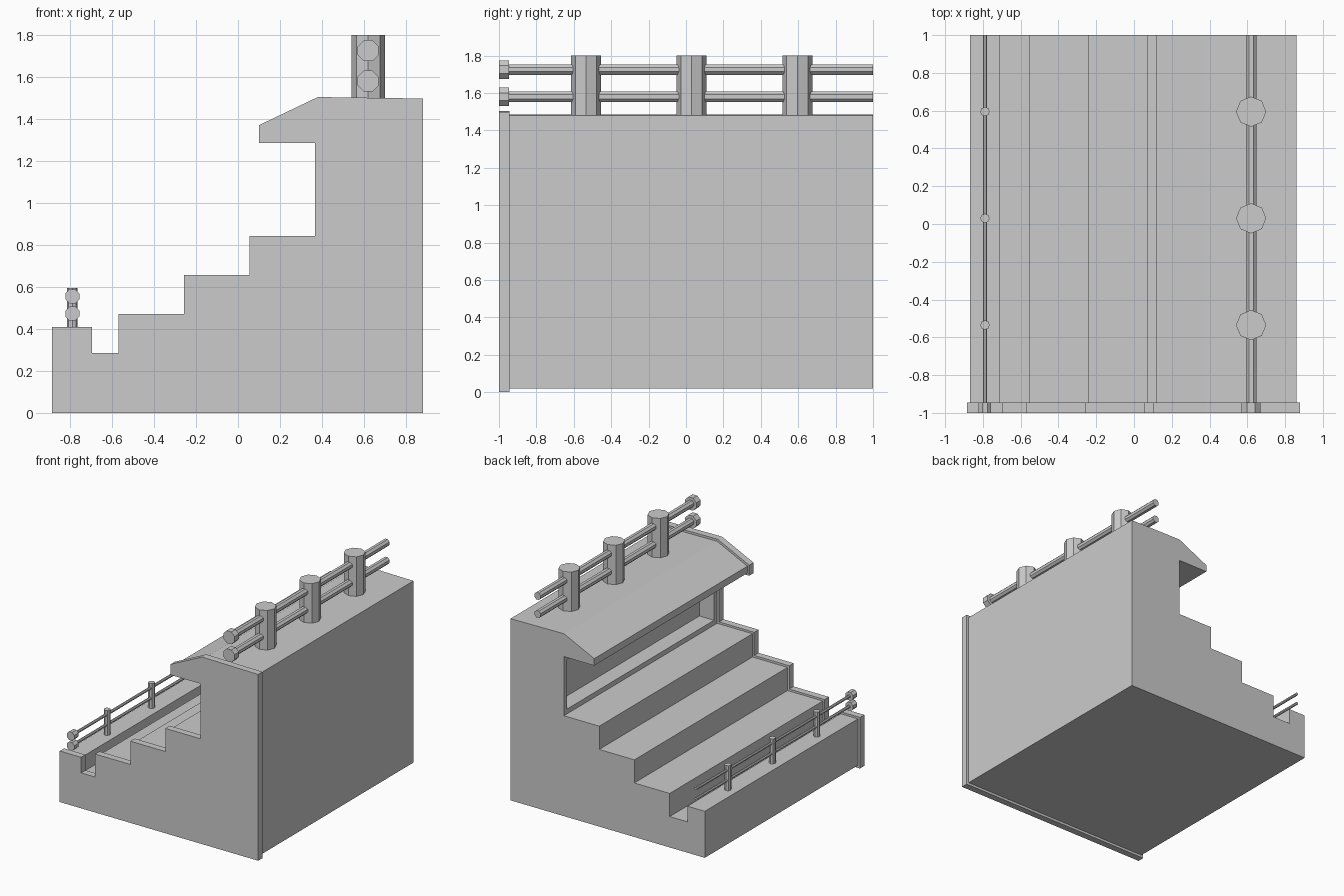
import bpy, bmesh
from math import pi

if "Cube" in bpy.data.objects:
    bpy.data.objects.remove(bpy.data.objects["Cube"])


def new_object(name, bm):
    bmesh.ops.recalc_face_normals(bm, faces=bm.faces)
    mesh = bpy.data.meshes.new(name)
    bm.to_mesh(mesh)
    bm.free()
    obj = bpy.data.objects.new(name, mesh)
    bpy.context.collection.objects.link(obj)
    return obj


def extrude_profile(profile, y0, y1):
    """Extrude an x/z outline along y."""
    bm = bmesh.new()
    face = bm.faces.new([bm.verts.new((x, y0, z)) for x, z in profile])
    result = bmesh.ops.extrude_face_region(bm, geom=[face], use_keep_orig=True)
    verts = [v for v in result["geom"] if isinstance(v, bmesh.types.BMVert)]
    bmesh.ops.translate(bm, verts=verts, vec=(0, y1 - y0, 0))
    bmesh.ops.recalc_face_normals(bm, faces=bm.faces)
    return bm


def cylinder(name, radius, length, centre, along_y=False):
    bpy.ops.mesh.primitive_cylinder_add(vertices=8, radius=radius, depth=length, location=centre)
    obj = bpy.context.object
    obj.name = name
    if along_y:
        obj.rotation_euler = (pi / 2, pi / 8, 0)


# Front end plate, slightly larger than the body
plate = [(-0.885, 0), (0.88, 0), (0.88, 1.497), (0.38, 1.504), (0.10, 1.37), (0.10, 1.285),
         (0.367, 1.285), (0.367, 0.843), (0.055, 0.843), (0.055, 0.657), (-0.257, 0.657),
         (-0.257, 0.47), (-0.57, 0.47), (-0.57, 0.285), (-0.695, 0.285), (-0.695, 0.41), (-0.885, 0.41)]
new_object("end_plate", extrude_profile(plate, -1, -0.945))

# Stepped seating body with overhanging canopy
body = [(-0.867, 0.02), (0.86, 0.02), (0.86, 1.48), (0.385, 1.486), (0.116, 1.358), (0.116, 1.302),
        (0.385, 1.302), (0.385, 0.827), (0.071, 0.827), (0.071, 0.64), (-0.241, 0.64),
        (-0.241, 0.454), (-0.555, 0.454), (-0.555, 0.268), (-0.713, 0.268), (-0.713, 0.394), (-0.867, 0.394)]
bm = extrude_profile(body, -0.945, 1)

# Recessed panel in the wall under the canopy
wall = [f for f in bm.faces if all(abs(v.co.x - 0.385) < 1e-4 and v.co.z < 1.4 for v in f.verts)]
bmesh.ops.inset_individual(bm, faces=wall, thickness=0.055, depth=0)
bmesh.ops.inset_individual(bm, faces=wall, thickness=0, depth=-0.13)
new_object("stepped_body", bm)

# Railings: name, x, rail heights, post bottom and top, post / rail / cap radius
railings = [("top", 0.62, (1.58, 1.725), 1.47, 1.80, 0.08, 0.03, 0.054),
            ("lower", -0.789, (0.473, 0.555), 0.38, 0.595, 0.025, 0.012, 0.036)]
for name, x, heights, z0, z1, post_r, rail_r, cap_r in railings:
    for y in (-0.535, 0.03, 0.595):
        cylinder(name + "_railing_post", post_r, z1 - z0, (x, y, (z0 + z1) / 2))
    for z in heights:
        cylinder(name + "_rail", rail_r, 1.95, (x, 0.025, z), True)
        cylinder(name + "_rail_cap", cap_r, 0.055, (x, -0.9725, z), True)
